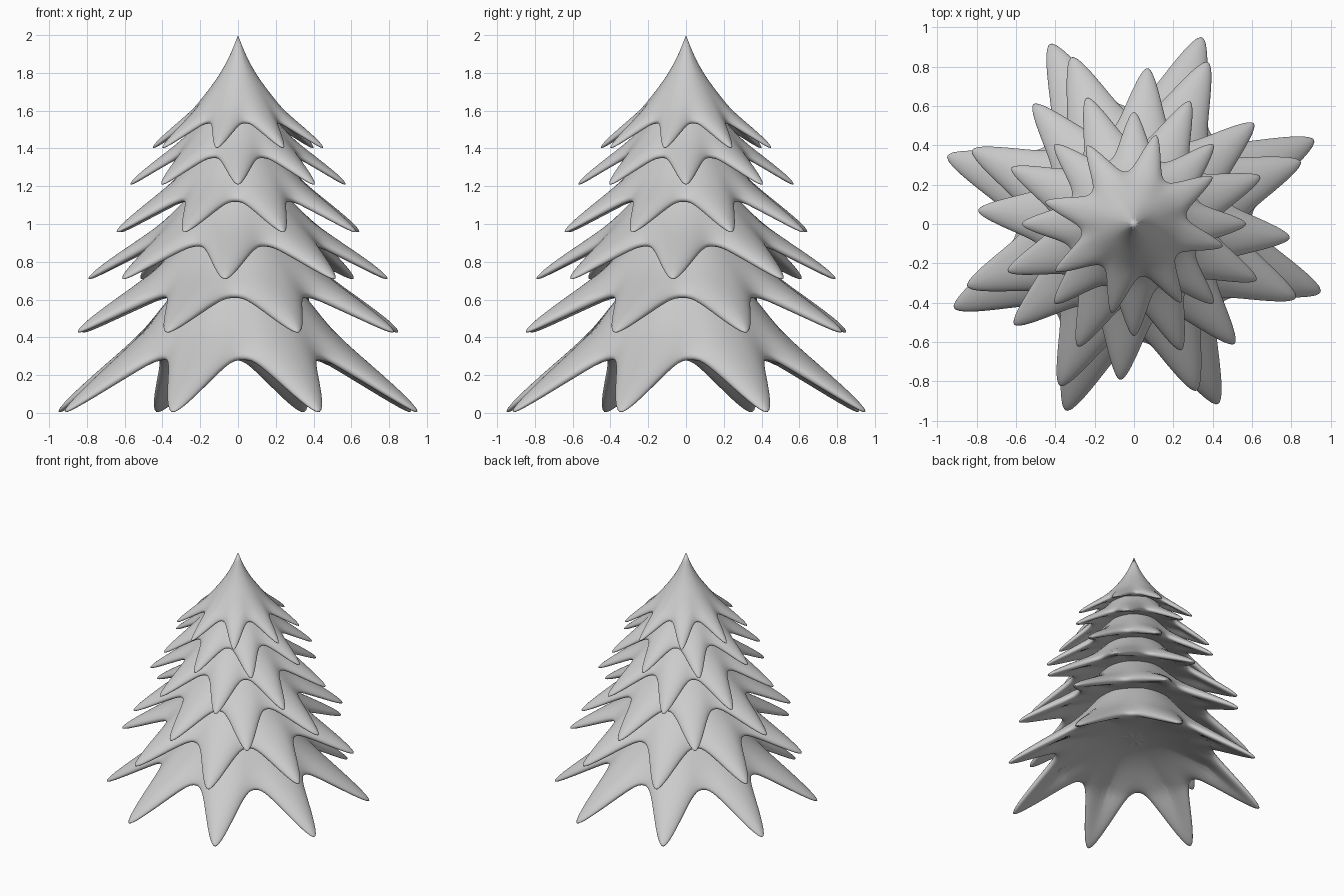
import bpy, bmesh, math

if "Cube" in bpy.data.objects:
    bpy.data.objects.remove(bpy.data.objects["Cube"])

# shared skirt profile: (radius fraction, height fraction)
PROFILE = [(0, 1), (.09, .817), (.2, .65), (.33, .5), (.48, .35), (.59, .265), (.78, .14), (1, 0)]
POINTS, SEG, ROWS = 8, 28, 20


def height(q):
    """Smooth (cubic Hermite) interpolation of the profile."""
    def slope(i):
        a, b = PROFILE[max(i - 1, 0)], PROFILE[min(i + 1, len(PROFILE) - 1)]
        return (b[1] - a[1]) / (b[0] - a[0])
    i = 0
    while i < len(PROFILE) - 2 and q > PROFILE[i + 1][0]:
        i += 1
    (x0, y0), (x1, y1) = PROFILE[i], PROFILE[i + 1]
    d = x1 - x0
    s = (q - x0) / d
    return (y0 * (1 + 2 * s) * (1 - s) ** 2 + slope(i) * d * s * (1 - s) ** 2
            + y1 * s * s * (3 - 2 * s) + slope(i + 1) * d * s * s * (s - 1))


def star(u):
    """1 at a rounded branch tip (u=0), 0 in the rounded valley (u=1)."""
    c = .11
    lin = 1 - (math.hypot(u, c) - c) / (math.hypot(1, c) - c)
    return lin ** 2.2


def tier(name, tip, valley, z0, rise, thick, offset):
    """Star-shaped skirt with a rounded rim and a shallow domed underside."""
    bm = bmesh.new()
    n = POINTS * SEG
    rim_z, dome = rise * height(valley / tip), .28 * valley
    top = bm.verts.new((0, 0, z0 + rise + thick / 2))
    under = bm.verts.new((0, 0, z0 + rim_z + dome - thick))
    ts = [math.sin(math.pi / 2 * i / ROWS) for i in range(1, ROWS + 1)]
    path = [(t, 1) for t in ts] + [(t, -1) for t in reversed(ts[:-1])]
    rings = []
    for t, side in path:
        ring = []
        for k in range(n):
            # angle steps are finer near the branch tips
            v = (k % SEG) / SEG * 2
            v = v if v <= 1 else v - 2
            u = abs(v) ** 1.4
            a = 2 * math.pi / POINTS * (k // SEG + (1 if v < 0 else 0) + math.copysign(u, v) / 2)
            a += math.radians(offset)
            s = star(u)
            r = t * (valley + (tip - valley) * s)
            # the rim hangs thicker below in the valleys
            hang = 1 - s * min(1, (r / valley) ** 4)
            depth = thick / 2 * (1 if side > 0 else -1 - .8 * hang)
            z = z0 + rise * height(r / tip)
            if side < 0 and r < valley:
                z = z0 + rim_z + dome * (1 - (r / valley) ** 2)
            z += depth * math.sqrt(max(0, 1 - t ** 7))
            z -= thick * .25 * (1 - s) * t ** 4
            ring.append(bm.verts.new((r * math.cos(a), r * math.sin(a), z)))
        rings.append(ring)
    for k in range(n):
        j = (k + 1) % n
        bm.faces.new((top, rings[0][k], rings[0][j]))
        bm.faces.new((under, rings[-1][j], rings[-1][k]))
        for a, b in zip(rings, rings[1:]):
            bm.faces.new((a[k], b[k], b[j], a[j]))
    for f in bm.faces:
        f.smooth = True
    me = bpy.data.meshes.new(name)
    bm.to_mesh(me)
    bm.free()
    bpy.context.collection.objects.link(bpy.data.objects.new(name, me))


# tiers from the ground up: tip radius, valley radius, tip z, rise, thickness, rotation
TIERS = [
    (1.01, .60, .008, 1.20, .085, 25),
    (.905, .55, .430, .87, .080, 20.5),
    (.795, .48, .712, .80, .070, -5),
    (.685, .41, .960, .74, .065, 20.5),
    (.57, .345, 1.212, .66, .058, 0),
    (.465, .27, 1.405, .57, .050, 31),
]
for i, args in enumerate(TIERS):
    tier(f"branch_tier_{i + 1}", *args)
